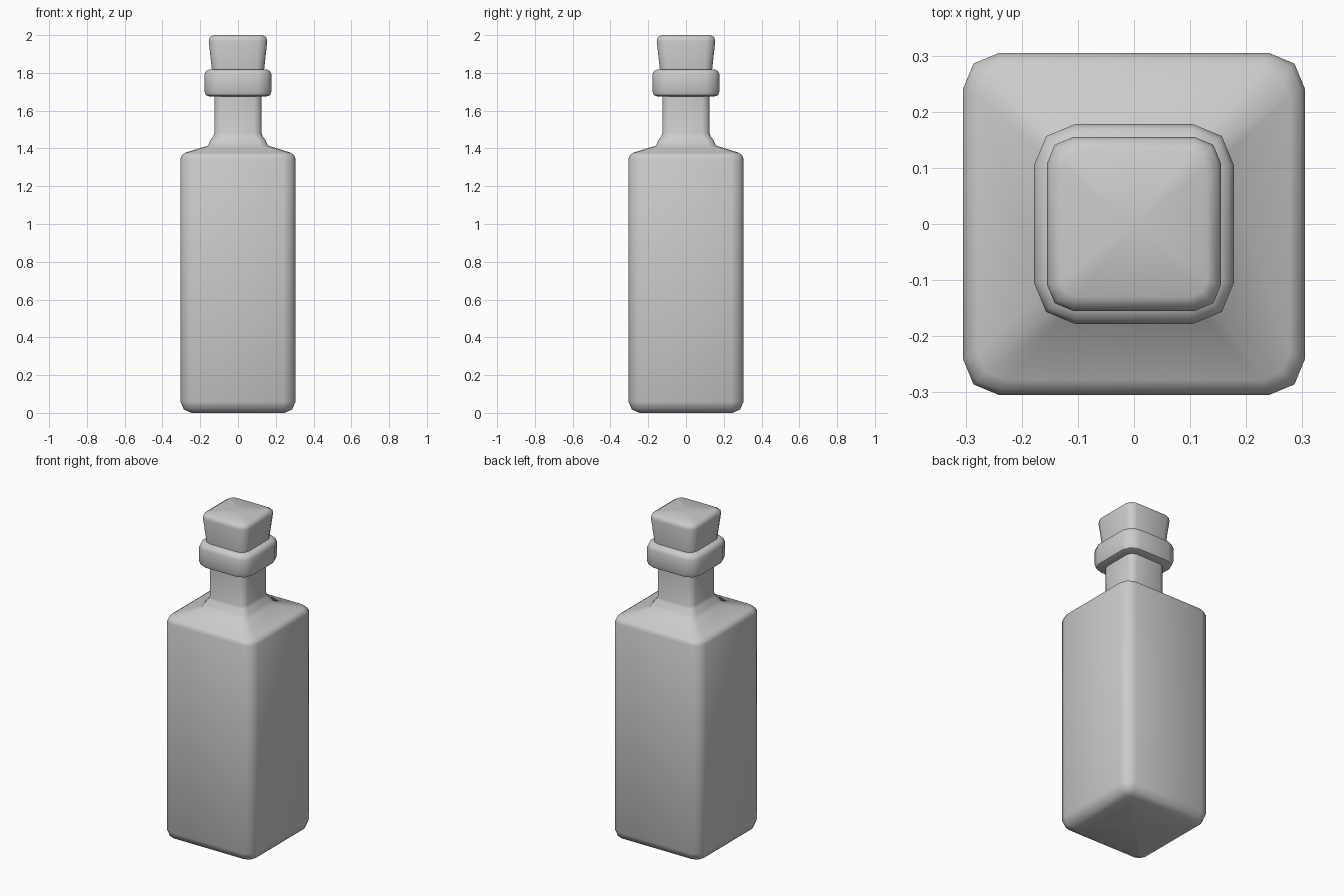
import bpy, bmesh, math

if "Cube" in bpy.data.objects:
    bpy.data.objects.remove(bpy.data.objects["Cube"])


def ring(half, corner, steps=2):
    """Rounded-square outline, counter-clockwise."""
    pts = []
    c = half - corner
    for k in range(4):
        sx, sy = [(1, 1), (-1, 1), (-1, -1), (1, -1)][k]
        for i in range(steps + 1):
            a = math.pi / 2 * (k + i / steps)
            pts.append((sx * c + corner * math.cos(a), sy * c + corner * math.sin(a)))
    return pts


def loft(name, profile):
    """Stack rounded squares given as (half width, corner radius, z)."""
    bm = bmesh.new()
    loops = [[bm.verts.new((x, y, z)) for x, y in ring(h, c)] for h, c, z in profile]
    for a, b in zip(loops, loops[1:]):
        n = len(a)
        for i in range(n):
            j = (i + 1) % n
            bm.faces.new((a[i], a[j], b[j], b[i]))
    # fan caps with a centre point
    for loop, z in ((loops[0][::-1], profile[0][2]), (loops[-1], profile[-1][2])):
        mid = bm.verts.new((0, 0, z))
        for i in range(len(loop)):
            bm.faces.new((loop[i], loop[(i + 1) % len(loop)], mid))
    mesh = bpy.data.meshes.new(name)
    bm.to_mesh(mesh)
    bm.free()
    ob = bpy.data.objects.new(name, mesh)
    bpy.context.collection.objects.link(ob)
    bpy.ops.object.select_all(action='DESELECT')
    ob.select_set(True)
    bpy.context.view_layer.objects.active = ob
    bpy.ops.object.shade_smooth_by_angle(angle=math.radians(50))
    return ob


# Square body with sloped shoulder, flare and neck
loft("bottle_body", [
    (0.245, 0.02, 0.0), (0.287, 0.047, 0.018), (0.305, 0.065, 0.06),
    (0.305, 0.065, 1.345), (0.297, 0.06, 1.365), (0.278, 0.05, 1.378),
    (0.158, 0.04, 1.415), (0.148, 0.04, 1.44), (0.13, 0.04, 1.465),
    (0.125, 0.04, 1.48), (0.125, 0.04, 1.69)])

# Lip collar around the neck opening
loft("neck_collar", [
    (0.150, 0.05, 1.675), (0.170, 0.066, 1.682), (0.178, 0.073, 1.705),
    (0.178, 0.073, 1.79), (0.170, 0.066, 1.81), (0.150, 0.05, 1.819)])

# Tapered stopper
loft("stopper", [
    (0.134, 0.04, 1.78), (0.155, 0.047, 1.968),
    (0.150, 0.042, 1.988), (0.130, 0.03, 2.0)])
